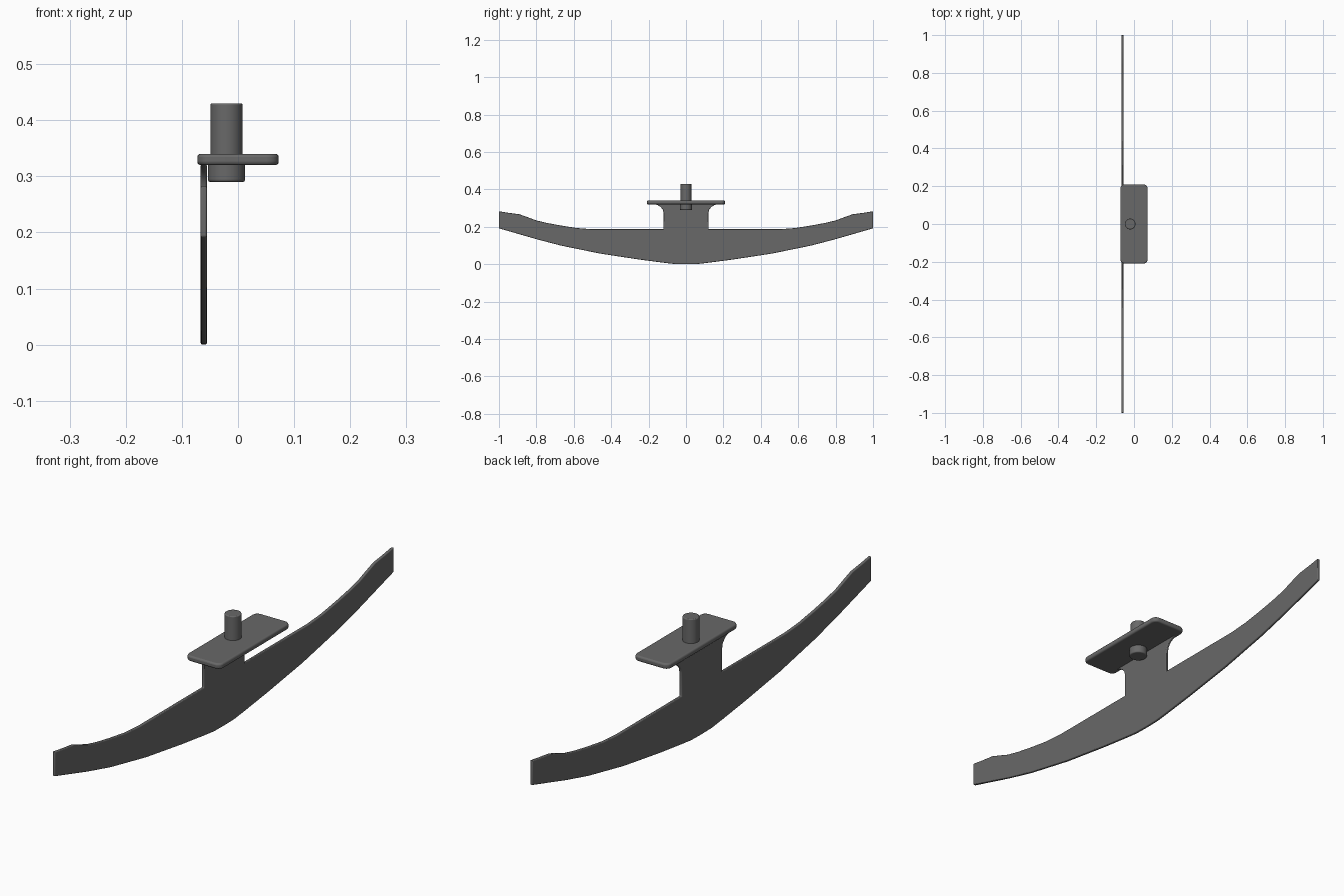
import bpy, bmesh, math
from mathutils import Vector

if "Cube" in bpy.data.objects:
    bpy.data.objects.remove(bpy.data.objects["Cube"])

mat = bpy.data.materials.new("dark grey metal")
mat.diffuse_color = (0.14, 0.14, 0.14, 1)
mat.use_nodes = True
mat.node_tree.nodes["Principled BSDF"].inputs["Base Color"].default_value = mat.diffuse_color


def prism(name, pts, offset, bevel):
    """Extrude a closed outline by a vector and round its edges."""
    bm = bmesh.new()
    face = bm.faces.new([bm.verts.new(p) for p in pts])
    res = bmesh.ops.extrude_face_region(bm, geom=[face])
    verts = [g for g in res["geom"] if isinstance(g, bmesh.types.BMVert)]
    bmesh.ops.translate(bm, verts=verts, vec=Vector(offset))
    bmesh.ops.recalc_face_normals(bm, faces=bm.faces)
    return finish(name, bm, bevel)


def finish(name, bm, bevel):
    me = bpy.data.meshes.new(name)
    bm.to_mesh(me)
    bm.free()
    me.materials.append(mat)
    ob = bpy.data.objects.new(name, me)
    bpy.context.collection.objects.link(ob)
    bpy.context.view_layer.objects.active = ob
    bpy.ops.object.select_all(action='DESELECT')
    ob.select_set(True)
    m = ob.modifiers.new("round edges", 'BEVEL')
    m.width, m.segments, m.limit_method = bevel, 3, 'ANGLE'
    m.angle_limit = math.radians(40)
    bpy.ops.object.shade_smooth_by_angle(angle=math.radians(40))
    return ob


def cylinder(name, r, z0, z1, bevel):
    pts = [(-0.0205 + r * math.cos(a), r * math.sin(a), z0)
           for a in (math.tau * i / 32 for i in range(32))]
    return prism(name, pts, (0, 0, z1 - z0), bevel)


# curved blade with central neck flaring into the plate
half = [(0.06, 0.001), (0.12, 0.008), (0.25, 0.025), (0.46, 0.057), (0.67, 0.1),
        (0.8, 0.134), (1, 0.192), (1, 0.283), (0.95, 0.275), (0.89, 0.267),
        (0.84, 0.249), (0.8, 0.234), (0.74, 0.22), (0.67, 0.207), (0.58, 0.193),
        (0.5, 0.187), (0.12, 0.187), (0.12, 0.275), (0.124, 0.292),
        (0.135, 0.306), (0.15, 0.315), (0.17, 0.322)]
outline = [(0, 0)] + half + [(-y, z) for y, z in reversed(half)]
prism("blade", [(-0.0665, y, z) for y, z in outline], (0.011, 0, 0), 0.003)

# mounting plate with rounded corners
hx, hy, r = 0.0725, 0.209, 0.022
plate = []
for i, (sx, sy) in enumerate([(1, 1), (-1, 1), (-1, -1), (1, -1)]):
    for k in range(6):
        a = math.pi / 2 * (i + k / 5)
        plate.append((sx * (hx - r) + r * math.cos(a),
                      sy * (hy - r) + r * math.sin(a), 0.32))
prism("mounting_plate", plate, (0, 0, 0.02), 0.006)

# pivot pin above, boss below
cylinder("pivot_pin", 0.0285, 0.33, 0.43, 0.003)
cylinder("lower_boss", 0.033, 0.29, 0.33, 0.004)
